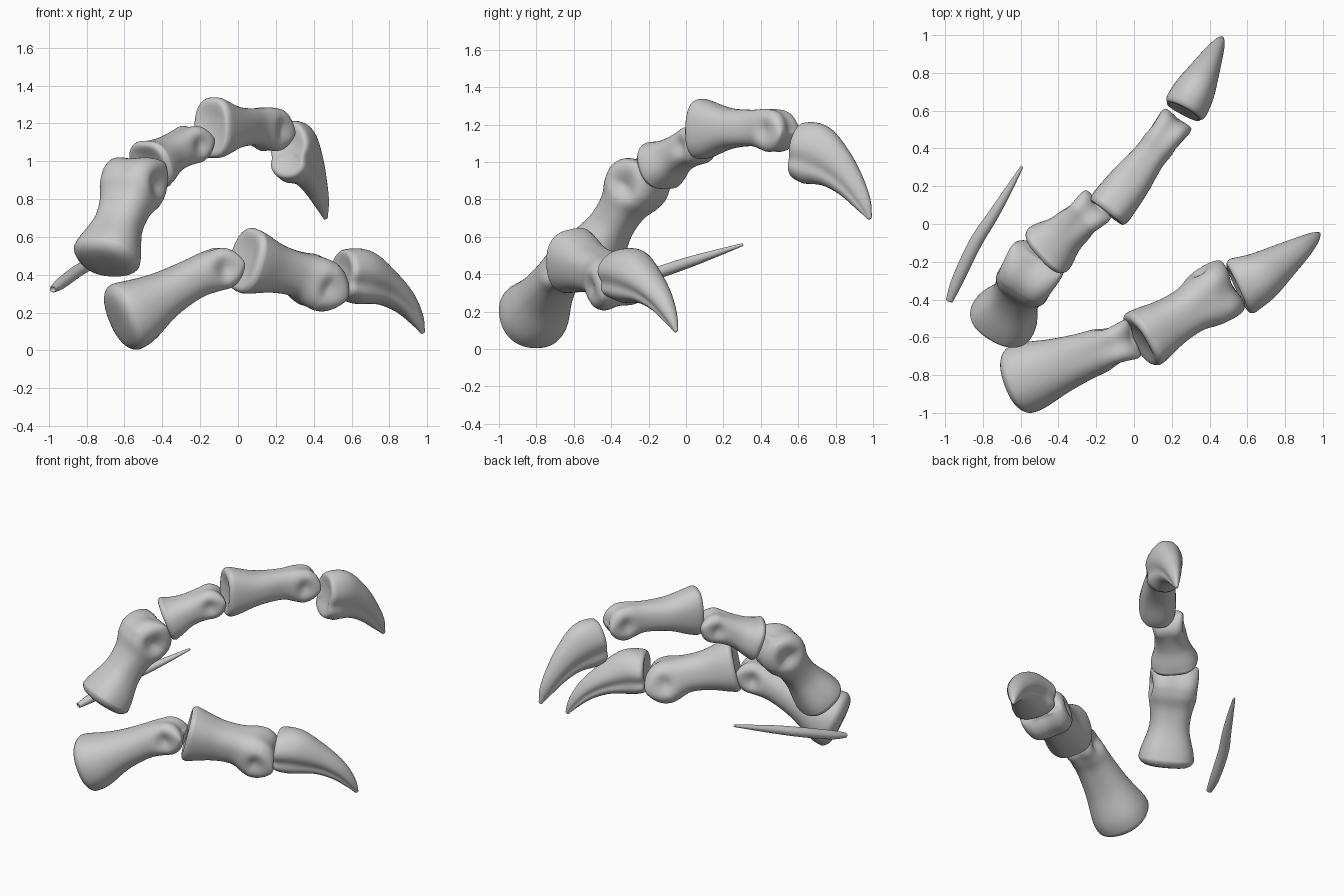
import bpy, bmesh
from math import sin, cos, pi, exp, radians
from mathutils import Vector, Matrix

if "Cube" in bpy.data.objects:
    bpy.data.objects.remove(bpy.data.objects["Cube"])

SEG = 28
UP = Vector((0, 0, 1))


def smooth(rows, steps=4):
    """Catmull-Rom interpolation through rows of numbers."""
    rows = [Vector(r) for r in rows]
    out = []
    for i in range(len(rows) - 1):
        a, b, c, d = rows[max(i - 1, 0)], rows[i], rows[i + 1], rows[min(i + 2, len(rows) - 1)]
        for k in range(steps):
            t = k / steps
            out.append(b + (c - a) * (t / 2) + (2 * a - 5 * b + 4 * c - d) * (t * t / 2)
                       + (3 * b - a - 3 * c + d) * (t ** 3 / 2))
    return out + [rows[-1]]


def spow(v, e):
    return (abs(v) ** e) * (1 if v >= 0 else -1)


DISH = ((-.008, .3), (-.02, .6), (-.03, .84), (-.021, .95))   # joint socket
DOME = ((-.05, .25), (-.048, .5), (-.042, .76), (-.024, .92))  # wrist end


def loft(name, rows, claw=False, pits=(), power=2.4, roll=0, cap=DISH, splint=False):
    """Rows: x, y, z, half width, half height, trochlea groove."""
    st = smooth(rows)
    cen = [Vector(r[:3]) for r in st]
    axis = (cen[-1] - cen[0]).normalized()
    side = (Matrix.Rotation(radians(roll), 3, axis) @ axis.cross(UP)).normalized()
    rings = []

    def ring(i, adv=0, ss=1, su=1, bulge=False):
        r = st[i]
        t = (cen[min(i + 1, len(cen) - 1)] - cen[max(i - 1, 0)]).normalized()
        s = (side - t * side.dot(t)).normalized()
        u = s.cross(t)
        pts = []
        for k in range(SEG):
            a = 2 * pi * k / SEG
            x, y = spow(cos(a), 2 / power), spow(sin(a), 2 / power)
            dip = 1 - r[5] * exp(-(x / 0.4) ** 2)
            w = r[3] * ss
            if claw:      # narrow ridge above, blood groove along each flank
                w *= (1 - 0.15 * max(y, 0)) * (1 - 0.22 * exp(-((y + 0.25) / 0.22) ** 2))
            pts.append(cen[i] + s * x * w + u * y * r[4] * su * dip
                       + t * adv * (dip if bulge else 1))
        rings.append(pts)

    # near end
    e = 0.35 if splint else 1
    for adv, sc in cap:
        ring(0, adv * e, sc, sc)
    n = len(st)
    for i in range(n):
        ring(i)
    # far end: rolled condyles, or a small rounded tip
    for deg in (20, 40, 58, 72, 83):
        a = radians(deg)
        ws = cos(a) if (claw or splint) else 1 - 0.22 * (1 - cos(a))
        ring(n - 1, st[-1][4] * sin(a) * 0.8, ws, cos(a), True)

    bm = bmesh.new()
    vr = [[bm.verts.new(p) for p in ring_] for ring_ in rings]
    for a, b in zip(vr, vr[1:]):
        for k in range(SEG):
            j = (k + 1) % SEG
            bm.faces.new((a[k], a[j], b[j], b[k]))
    bm.faces.new(vr[0][::-1])
    bm.faces.new(vr[-1])
    # ligament pits on both flanks
    for t, radius, depth in pits:
        c = cen[int(t * (n - 1))]
        hw = st[int(t * (n - 1))][3]
        for sgn in (-1, 1):
            q = c + side * sgn * hw
            for v in bm.verts:
                v.co -= side * sgn * depth * exp(-((v.co - q).length / radius) ** 2)
    bmesh.ops.recalc_face_normals(bm, faces=bm.faces)
    for f in bm.faces:
        f.smooth = True
    me = bpy.data.meshes.new(name)
    bm.to_mesh(me)
    bm.free()
    ob = bpy.data.objects.new(name, me)
    bpy.context.collection.objects.link(ob)
    m = ob.modifiers.new("smooth", 'SUBSURF')
    m.levels = m.render_levels = 1
    return ob


def bone(name, p0, p1, sections, pit=(0.97, 0.055, 0.045), **kw):
    """Straight bone; sections: t, upward offset, half width, half height, groove."""
    p0, p1 = Vector(p0), Vector(p1)
    d = (p1 - p0).normalized()
    u = d.cross(UP).normalized().cross(d)
    rows = [(*(p0.lerp(p1, t) + u * o), w, h, g) for t, o, w, h, g in sections]
    return loft(name, rows, pits=[pit], **kw)


# first digit
bone("first_metacarpal", (-.6, -.825, .175), (-.085, -.635, .425),
     [(0, 0, .187, .188, 0), (.12, 0, .185, .18, 0), (.4, .015, .15, .13, 0),
      (.7, .025, .125, .112, .05), (.88, .02, .122, .12, .1), (1, .01, .122, .13, .2)],
     power=2.2, cap=DOME)
bone("first_digit_phalanx", (.05, -.608, .465), (.425, -.375, .362),
     [(0, .01, .162, .182, .04), (.12, .01, .155, .165, 0), (.4, .01, .13, .13, 0),
      (.68, .01, .128, .124, .04), (.88, 0, .16, .15, .1), (1, -.01, .17, .16, .2)], roll=12)
loft("first_digit_claw",
     [(.57, -.328, .4, .17, .138, 0), (.66, -.283, .387, .145, .147, 0),
      (.78, -.2, .333, .103, .1, 0), (.88, -.13, .255, .067, .068, 0),
      (.945, -.08, .165, .037, .04, 0), (.975, -.055, .1, .012, .014, 0)],
     claw=True, power=2.3, roll=4)

# second digit
bone("second_metacarpal", (-.695, -.505, .495), (-.55, -.257, .885),
     [(0, 0, .182, .158, 0), (.13, 0, .172, .147, 0), (.42, 0, .132, .115, 0),
      (.68, 0, .14, .12, .03), (.86, 0, .17, .155, .06), (1, 0, .175, .17, .13)],
     pit=(.99, .065, .06), cap=DOME)
bone("second_digit_near_phalanx", (-.455, -.135, .982), (-.25, .05, 1.09),
     [(0, 0, .155, .14, .04), (.12, 0, .147, .125, 0), (.42, .005, .115, .102, 0),
      (.72, .005, .107, .102, .08), (1, 0, .115, .115, .2)], pit=(.97, .045, .035))
bone("second_digit_far_phalanx", (-.13, .08, 1.172), (.175, .48, 1.165),
     [(0, .005, .12, .168, .04), (.1, .005, .12, .155, 0), (.38, .01, .11, .11, 0),
      (.7, .015, .088, .102, .05), (.88, .01, .098, .12, .1), (1, 0, .105, .13, .18)],
     pit=(.97, .05, .035))
loft("second_digit_claw",
     [(.275, .62, 1.057, .125, .158, 0), (.315, .695, 1.038, .118, .168, 0),
      (.367, .795, .972, .087, .122, 0), (.41, .88, .88, .06, .082, 0),
      (.445, .945, .78, .035, .05, 0), (.462, .98, .705, .013, .015, 0)],
     claw=True, power=2.3)

# splint bone
loft("splint_metacarpal",
     [(-.975, -.4, .325, .02, .018, 0), (-.935, -.3, .355, .032, .03, 0),
      (-.84, -.1, .425, .035, .032, 0), (-.75, .04, .472, .03, .028, 0),
      (-.665, .18, .518, .02, .018, 0), (-.595, .3, .557, .008, .008, 0)],
     power=2, splint=True)
